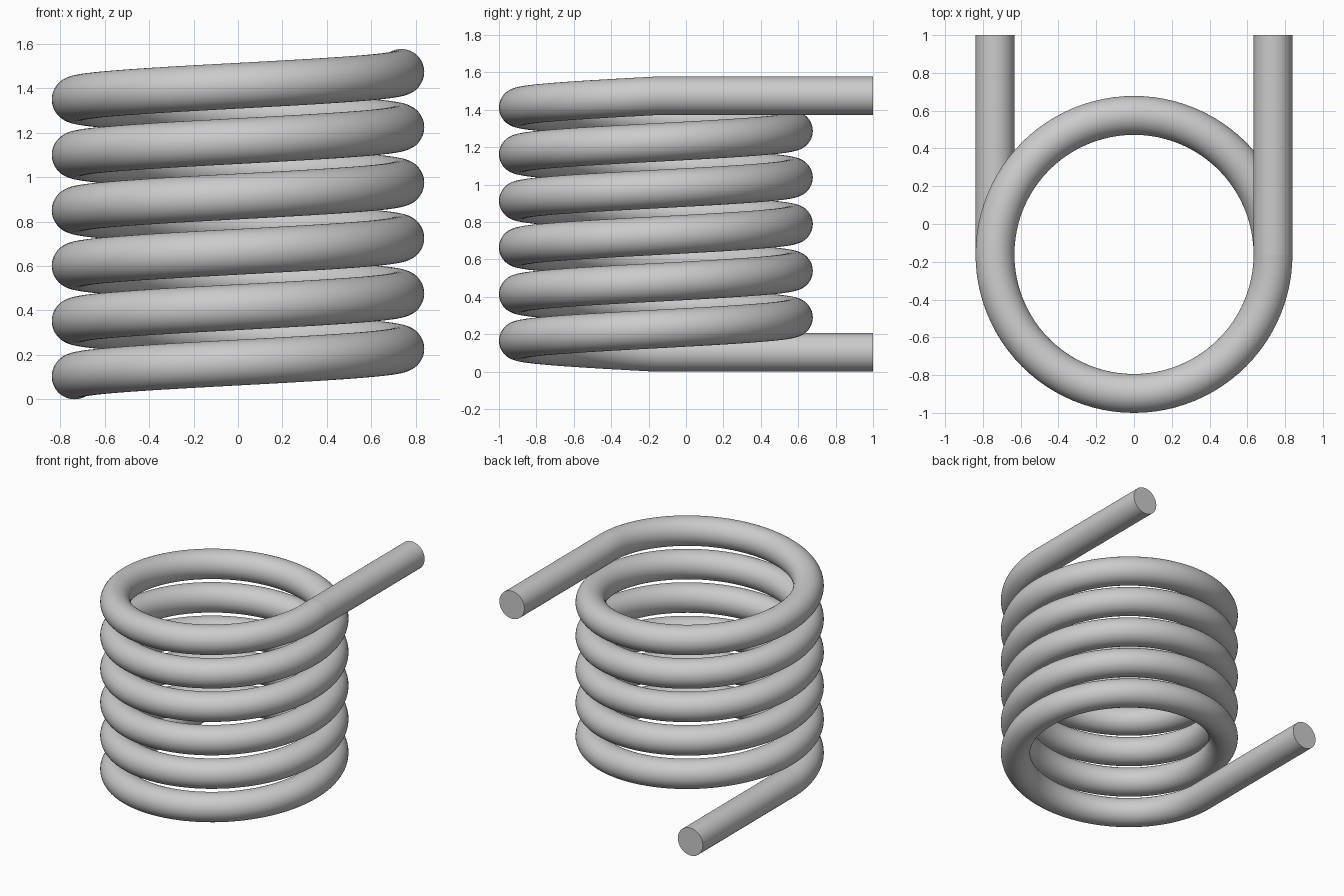
import bpy, bmesh, math
from mathutils import Vector

cube = bpy.data.objects.get("Cube")
if cube:
    bpy.data.objects.remove(cube, do_unlink=True)

COIL_R = 0.736      # helix radius
TUBE_R = 0.103      # pipe radius
TURNS = 5.5
PITCH = 0.2494      # rise per turn
CENTRE_Y = -0.161
SIDES = 48

metal = bpy.data.materials.new("light grey metal")
metal.use_nodes = True
colour = (0.6, 0.6, 0.6, 1)
metal.diffuse_color = colour
metal.node_tree.nodes["Principled BSDF"].inputs["Base Color"].default_value = colour


def tube(name, stations, cap_end=False):
    """Sweep a round section through (centre, sideways axis) stations."""
    bm = bmesh.new()
    up = Vector((0, 0, 1))
    rings = []
    for centre, side in stations:
        ring = []
        for i in range(SIDES):
            a = 2 * math.pi * i / SIDES
            ring.append(bm.verts.new(centre + TUBE_R * (math.cos(a) * side + math.sin(a) * up)))
        rings.append(ring)
    for r0, r1 in zip(rings, rings[1:]):
        for i in range(SIDES):
            j = (i + 1) % SIDES
            bm.faces.new((r0[i], r0[j], r1[j], r1[i]))
    if cap_end:
        bm.faces.new(rings[-1])
    bmesh.ops.recalc_face_normals(bm, faces=bm.faces)
    # Open tubes: make sure the wall faces away from its centre line
    bm.faces.ensure_lookup_table()
    f = bm.faces[0]
    if f.normal.dot(f.calc_center_median() - stations[0][0]) < 0:
        bmesh.ops.reverse_faces(bm, faces=bm.faces)
    mesh = bpy.data.meshes.new(name)
    bm.to_mesh(mesh)
    bm.free()
    mesh.materials.append(metal)
    obj = bpy.data.objects.new(name, mesh)
    bpy.context.collection.objects.link(obj)
    bpy.ops.object.select_all(action='DESELECT')
    obj.select_set(True)
    bpy.context.view_layer.objects.active = obj
    bpy.ops.object.shade_smooth_by_angle(angle=math.radians(30))
    return obj


# Helical coil: starts low on the right, rises through the front
def coil_station(t):
    a = math.pi + 2 * math.pi * t
    side = Vector((math.cos(a), math.sin(a), 0))
    return Vector((0, CENTRE_Y, TUBE_R + PITCH * t)) + COIL_R * side, side


STEPS = int(TURNS * 96)
tube("coil", [coil_station(TURNS * k / STEPS) for k in range(STEPS + 1)])

# Straight pipe ends running to the back, one at each end of the coil
for name, t in (("lower_inlet_pipe", 0), ("upper_outlet_pipe", TURNS)):
    start, side = coil_station(t)
    tube(name, [(start, side), (Vector((start.x, 1, start.z)), side)], cap_end=True)
